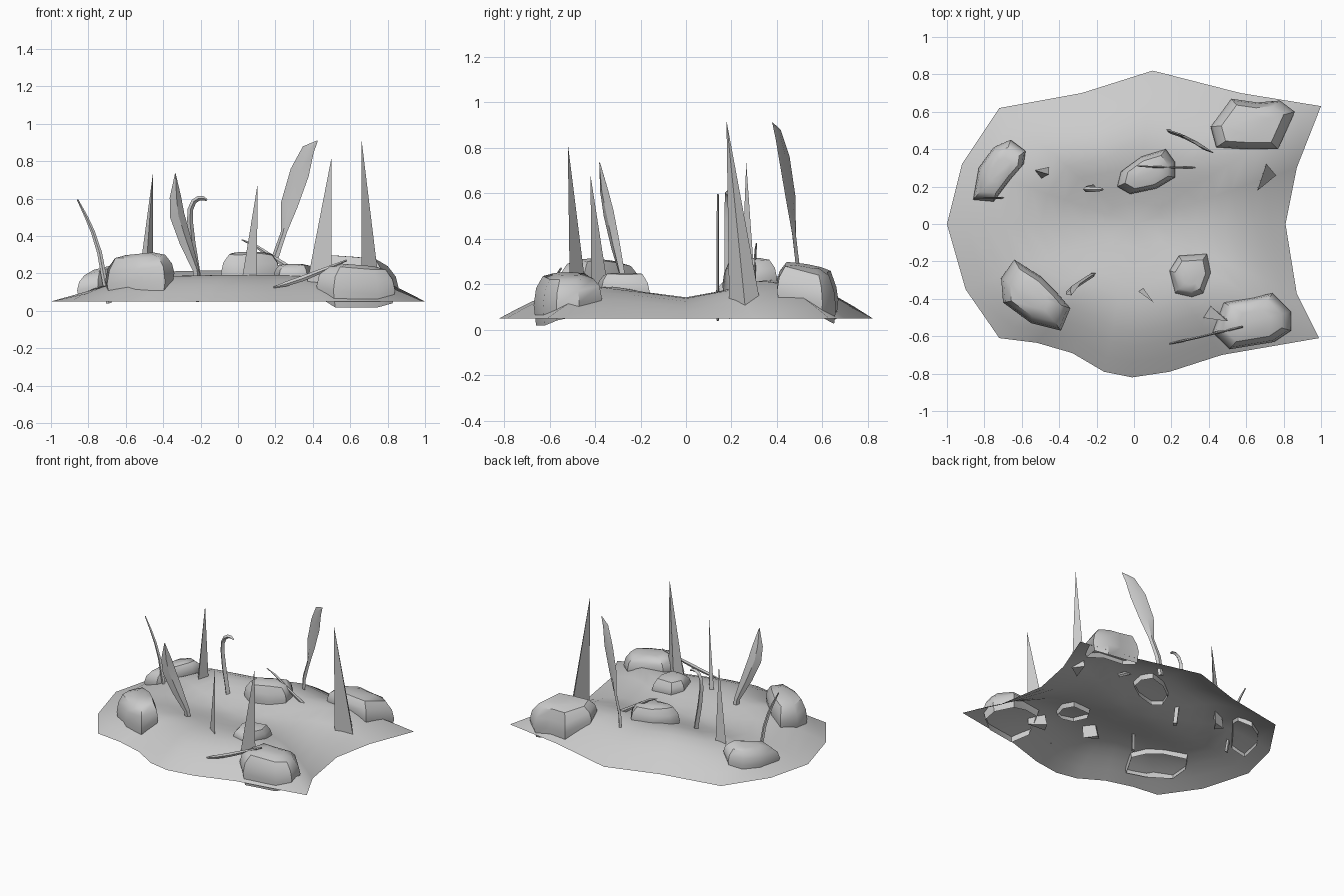
import bpy, bmesh, math, random
from mathutils import Vector

if "Cube" in bpy.data.objects:
    bpy.data.objects.remove(bpy.data.objects["Cube"])

random.seed(4)


def make(name, verts, faces, angle=40, closed=False):
    me = bpy.data.meshes.new(name)
    me.from_pydata([tuple(v) for v in verts], [], faces)
    if closed:
        bm = bmesh.new()
        bm.from_mesh(me)
        bmesh.ops.recalc_face_normals(bm, faces=bm.faces)
        bm.to_mesh(me)
        bm.free()
    ob = bpy.data.objects.new(name, me)
    bpy.context.collection.objects.link(ob)
    bpy.ops.object.select_all(action='DESELECT')
    ob.select_set(True)
    bpy.context.view_layer.objects.active = ob
    bpy.ops.object.shade_smooth_by_angle(angle=math.radians(angle))
    return ob


def bridge(rings, n):
    return [(r * n + i, r * n + (i + 1) % n, (r + 1) * n + (i + 1) % n, (r + 1) * n + i)
            for r in range(rings - 1) for i in range(n)]


# Ground: open-bottomed mound, two ridges with a shallow valley between
outline = [(.81, 0), (.87, .3), (1, .63), (.57, .7), (.1, .82), (-.28, .7), (-.72, .62),
           (-.92, .32), (-1, 0), (-.9, -.35), (-.72, -.61), (-.52, -.635), (-.33, -.69),
           (-.16, -.79), (-.01, -.82), (.19, -.79), (.47, -.7), (.99, -.61), (.87, -.37)]


def ground_z(x, y, s):
    f = math.sin(math.pi / 2 * max(0, min(1, (1 - s) / .5)))
    t = min(1, abs(y) / .38)
    t = t * t * (3 - 2 * t)
    return .05 + f * (.092 + (.05 if y < 0 else .076) * t)


def ground_at(x, y):
    # radial position of a point within the outline, then its height
    for (ax, ay), (bx, by) in zip(outline, outline[1:] + outline[:1]):
        d = ax * by - ay * bx
        u, v = (x * by - y * bx) / d, (ax * y - ay * x) / d
        if u >= 0 and v >= 0:
            return ground_z(x, y, u + v)
    return .05


scales = [1, .9, .8, .7, .6, .5, .4, .28, .15]
n = len(outline)
verts = [(x * s, y * s, ground_z(x * s, y * s, s)) for s in scales for x, y in outline]
verts.append((0, 0, ground_z(0, 0, 0)))
faces = bridge(len(scales), n)
k = (len(scales) - 1) * n
faces += [(k + i, k + (i + 1) % n, len(verts) - 1) for i in range(n)]
make("ground", verts, faces, 60)


# Rocks: footprint lofted into a rounded boulder that sinks just below the ground, open underneath
def rock(name, pts, zt, tilt=(0, 0), sink=.035):
    pts = pts[::-1]                      # footprints are listed clockwise
    n = len(pts)
    cx = sum(p[0] for p in pts) / n
    cy = sum(p[1] for p in pts) / n
    verts = []
    for s, f in ((.93, 0), (1, .36), (.93, .66), (.74, .92), (.4, 1)):
        for x, y in pts:
            j = random.uniform(-.04, .04) if 0 < f < 1 else 0
            px, py = cx + (x - cx) * s, cy + (y - cy) * s
            top = zt + tilt[0] * (px - cx) + tilt[1] * (py - cy)
            zb = ground_at(px, py) - sink
            verts.append((px, py, zb + (top - zb) * (f + j)))
    make(name, verts, bridge(5, n) + [tuple(range(4 * n, 5 * n))], 40)


rock("rock_back_right", [(.41, .52), (.52, .67), (.66, .65), (.78, .66), (.86, .6),
                         (.77, .4), (.6, .4), (.44, .41)], .28, (-.08, -.15))
rock("rock_front_right", [(.42, -.58), (.48, -.42), (.6, -.4), (.74, -.37), (.84, -.47),
                          (.84, -.57), (.75, -.63), (.51, -.67)], .245, (-.08, 0), .05)
rock("rock_front_left", [(-.71, -.29), (-.64, -.19), (-.5, -.28), (-.41, -.37), (-.34, -.45),
                         (-.39, -.57), (-.55, -.53), (-.7, -.42)], .305, (.1, 0))
rock("rock_back_left", [(-.86, .13), (-.83, .3), (-.75, .41), (-.66, .45), (-.58, .39),
                        (-.59, .32), (-.66, .24), (-.75, .12)], .235, (.25, 0))
rock("rock_back_middle", [(-.09, .2), (-.07, .28), (.04, .36), (.17, .4), (.22, .33),
                          (.22, .25), (.12, .19), (-.02, .16)], .315)
rock("rock_front_middle", [(.19, -.25), (.24, -.17), (.39, -.16), (.41, -.26), (.37, -.37),
                           (.31, -.39), (.22, -.37)], .25)


# Spikes: tall three-sided pyramids
def spike(name, base, tip, zb=.1):
    make(name, [(x, y, zb) for x, y in base] + [tip],
         [(0, 1, 3), (1, 2, 3), (2, 0, 3), (0, 2, 1)], 10, True)


spike("spike_back_left", [(-.54, .29), (-.5, .24), (-.455, .31)], (-.455, .265, .735))
spike("spike_front_middle", [(.01, -.35), (.1, -.415), (.04, -.33)], (.105, -.42, .68))
spike("spike_front_right", [(.36, -.5), (.5, -.51), (.4, -.43)], (.5, -.52, .82))
spike("spike_back_right", [(.66, .19), (.76, .26), (.71, .33)], (.66, .178, .92))


# Leaves: flat diamond section swept along a path of (x, y, z, half width)
def leaf(name, path, side, thick=.012):
    side = Vector(side).normalized()
    verts = []
    for i, (x, y, z, w) in enumerate(path):
        a = Vector(path[max(i - 1, 0)][:3])
        b = Vector(path[min(i + 1, len(path) - 1)][:3])
        t = (b - a).normalized()
        s = (side - t * side.dot(t)).normalized()
        d = t.cross(s) * min(thick, w)
        p = Vector((x, y, z))
        verts += [p + s * w, p + d, p - s * w, p - d]
    m = len(verts)
    make(name, verts, bridge(len(path), 4) + [(0, 3, 2, 1), (m - 4, m - 3, m - 2, m - 1)],
         30, True)


leaf("broad_leaf_right", [(.185, .5, .15, .018), (.2, .49, .29, .02), (.245, .475, .42, .017),
                          (.275, .462, .57, .05), (.33, .435, .74, .056), (.375, .405, .86, .036),
                          (.425, .38, .91, .002)], (1, -.45, 0), .009)
leaf("broad_leaf_left", [(-.21, -.26, .05, .018), (-.225, -.275, .22, .02),
                         (-.28, -.31, .37, .038), (-.325, -.34, .51, .045),
                         (-.335, -.36, .61, .035), (-.335, -.38, .735, .002)], (1, .6, 0))
leaf("curled_leaf", [(-.2, .19, .05, .02), (-.222, .19, .22, .02), (-.245, .188, .36, .018),
                     (-.257, .186, .48, .016), (-.254, .185, .545, .015),
                     (-.236, .185, .585, .014), (-.21, .185, .602, .013),
                     (-.185, .185, .602, .011), (-.166, .185, .592, .006)], (0, 1, 0), .018)
leaf("thin_leaf_left", [(-.69, .14, .04, .014), (-.72, .14, .2, .014), (-.74, .14, .31, .013),
                        (-.775, .14, .42, .011), (-.81, .14, .5, .009), (-.858, .14, .595, .004)],
     (1, 0, 0), .005)
leaf("drooping_leaf_back", [(.39, .302, .16, .014), (.29, .302, .22, .014),
                            (.18, .303, .29, .012), (.09, .306, .35, .009),
                            (.02, .31, .38, .003)], (0, 0, 1), .005)
leaf("drooping_leaf_front", [(.58, -.55, .27, .005), (.45, -.58, .215, .012),
                             (.35, -.605, .175, .015), (.26, -.625, .145, .013),
                             (.19, -.64, .125, .004)], (0, 0, 1), .006)
